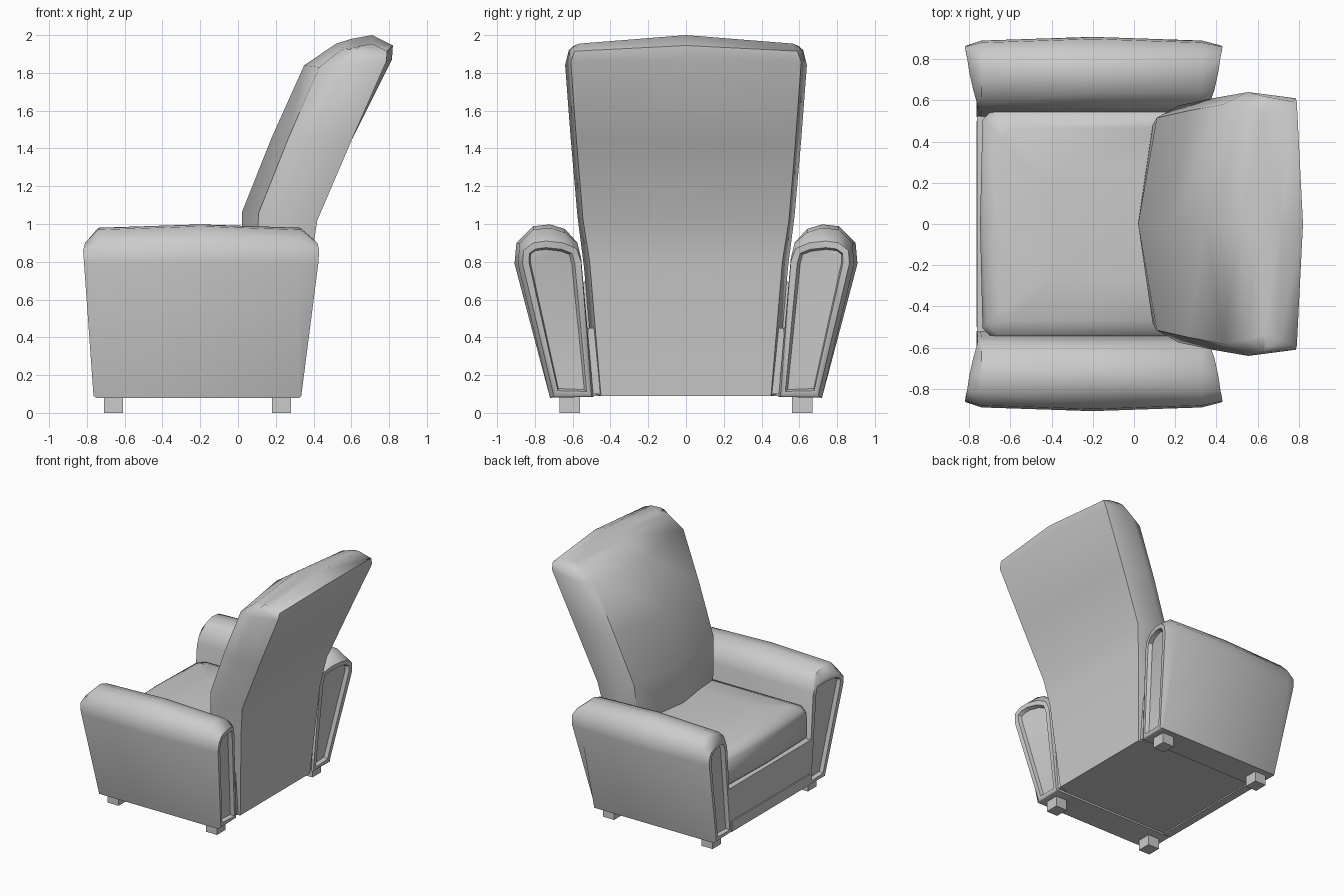
import bpy, bmesh

if "Cube" in bpy.data.objects:
    bpy.data.objects.remove(bpy.data.objects["Cube"])


def finish(name, bm, angle=0.8):
    bmesh.ops.recalc_face_normals(bm, faces=bm.faces)
    mesh = bpy.data.meshes.new(name)
    bm.to_mesh(mesh)
    bm.free()
    ob = bpy.data.objects.new(name, mesh)
    bpy.context.collection.objects.link(ob)
    bpy.ops.object.select_all(action='DESELECT')
    ob.select_set(True)
    bpy.context.view_layer.objects.active = ob
    bpy.ops.object.shade_smooth_by_angle(angle=angle)
    return ob


def loft(rings):
    """Skin closed rings; returns the bmesh and its two end caps."""
    bm = bmesh.new()
    rows = [[bm.verts.new(p) for p in ring] for ring in rings]
    n = len(rows[0])
    for a, b in zip(rows, rows[1:]):
        for i in range(n):
            j = (i + 1) % n
            bm.faces.new((a[i], a[j], b[j], b[i]))
    return bm, [bm.faces.new(rows[0][::-1]), bm.faces.new(rows[-1])]


def box(name, x0, x1, y0, y1, z0, z1):
    ring = [(x0, y0), (x1, y0), (x1, y1), (x0, y1)]
    bm, _ = loft([[(x, y, z) for x, y in ring] for z in (z0, z1)])
    return finish(name, bm, 0.5)


# Arm cross-sections (y, z): end rim and full roll share point order
END = [(.50, .09), (.555, .80), (.58, .87), (.65, .90), (.74, .91),
       (.81, .90), (.86, .86), (.865, .79), (.70, .09)]
END_FRONT = [-.76, -.76, -.76, -.78, -.80, -.81, -.82, -.815, -.765]
END_BACK = [.33, .355, .365, .39, .41, .42, .43, .425, .335]
FULL = [(.49, .085), (.555, .82), (.575, .90), (.64, .955), (.72, .98),
        (.81, .97), (.88, .90), (.89, .79), (.72, .08)]


def arm(name, s):
    mid = [(y + (.018 if y > .85 else 0), z + (.018 if z > .9 else 0))
           for y, z in FULL]
    rings = [[(x, s * y, z) for x, (y, z) in zip(END_FRONT, END)]]
    for sec, top_x, low_x in ((FULL, -.74, -.75), (mid, -.2, -.2), (FULL, .33, .325)):
        rings.append([(top_x if z > .5 else low_x, s * y, z) for y, z in sec])
    rings.append([(x, s * y, z) for x, (y, z) in zip(END_BACK, END)])
    bm, caps = loft(rings)
    bmesh.ops.recalc_face_normals(bm, faces=bm.faces)
    # Recessed end panels below the roll
    for cap in caps:
        bmesh.ops.inset_region(bm, faces=[cap], thickness=.035, depth=0)
        bmesh.ops.inset_region(bm, faces=[cap], thickness=.012, depth=-.03)
    bmesh.ops.triangulate(bm, faces=caps)
    return finish(name, bm)


arm("left_arm", 1)
arm("right_arm", -1)


# Reclined backrest: front x,z / rear x,z / half width / crown / side drop
BACK = [(.15, .10, .335, .09, .48, .0, .0),
        (.06, .75, .385, .80, .54, .04, .0),
        (.08, 1.06, .42, 1.02, .575, .06, .0),
        (.235, 1.45, .60, 1.44, .61, .06, .0),
        (.40, 1.84, .785, 1.87, .64, .05, .01),
        (.52, 1.955, .79, 1.945, .62, .0, .03),
        (.60, 1.98, .71, 2.0, .595, .0, .045)]
rings = []
for fx, fz, rx, rz, w, c, d in BACK:
    mx, mz = fx + .4 * (rx - fx), fz + .4 * (rz - fz)
    half = [(fx + .03, w - .06, fz - d), (mx, w, mz - d), (rx, w - .03, rz - d)]
    rear = (rx + (.03 if 1.8 < rz < 1.96 else 0), 0, rz)
    rings.append([(fx - c, 0, fz)] + half + [rear]
                 + [(x, -y, z) for x, y, z in half[::-1]])
bm, caps = loft(rings)
bmesh.ops.triangulate(bm, faces=caps)
finish("backrest", bm)

# Seat cushion with rounded edges and corners
rings = []
for z, e in ((.44, .03), (.47, 0), (.66, 0), (.70, .02), (.73, .09), (.745, .3)):
    x0, x1, y = -.735 + e, .2 - e * .3, .555 - e
    k = .05
    rings.append([(x0, -y + k, z), (x0 + k, -y, z), (x1, -y, z), (x1, y, z),
                  (x0 + k, y, z), (x0, y - k, z), (x0 - .012, 0, z)])
bm, _ = loft(rings)
finish("seat_cushion", bm)

# Base under the cushion and its lower trim
box("seat_base", -.745, .32, -.52, .52, .10, .45)
box("front_rail", -.762, -.70, -.525, .525, .18, .45)
box("bottom_trim", -.765, -.70, -.50, .50, .09, .175)

# Four block legs
for x, end in ((-.66, "front"), (.23, "back")):
    for y, side in ((.615, "left"), (-.615, "right")):
        box(f"{end}_{side}_leg", x - .05, x + .05, y - .055, y + .055, 0, .10)
